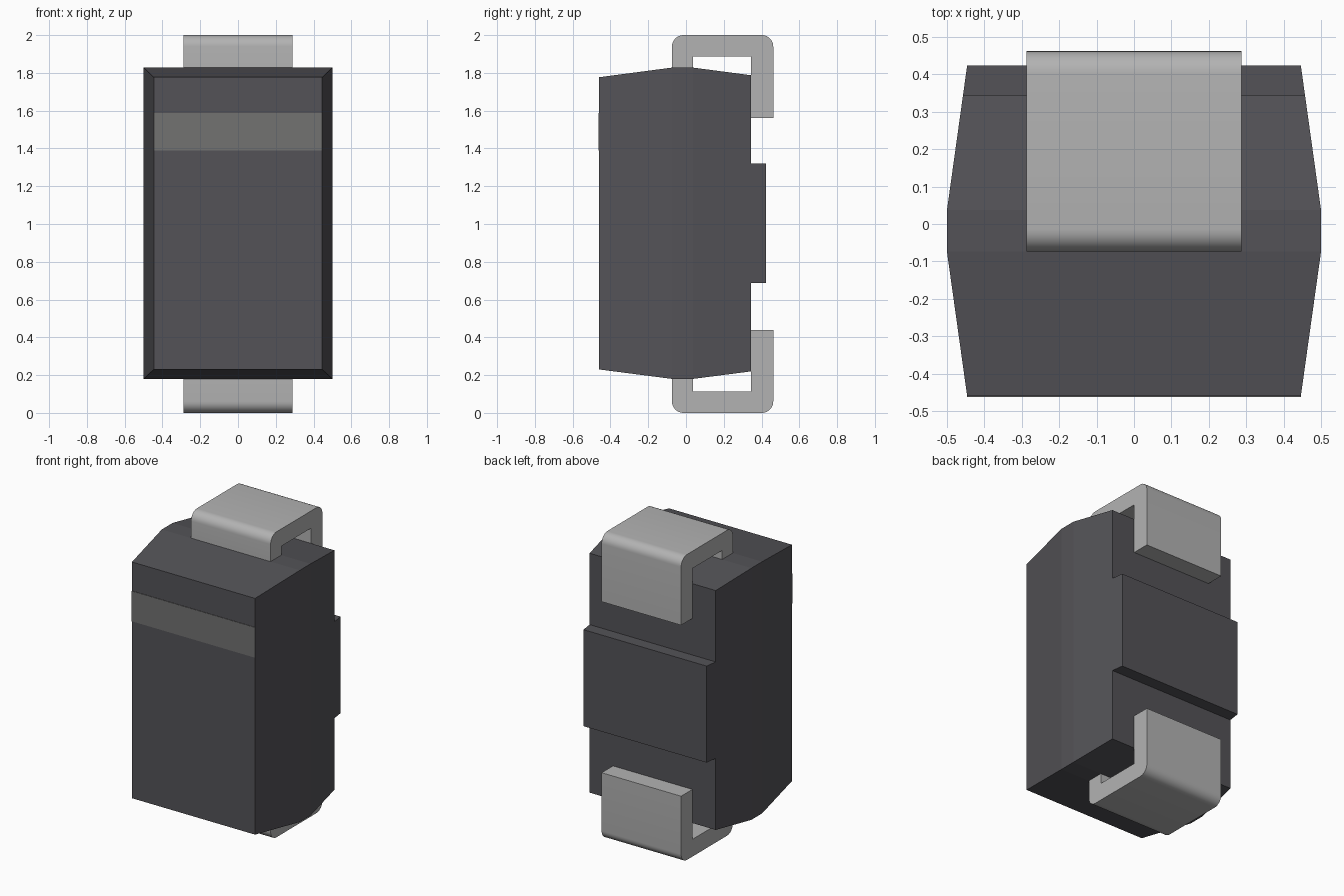
import bpy, bmesh, math

if "Cube" in bpy.data.objects:
    bpy.data.objects.remove(bpy.data.objects["Cube"])


def material(name, rgb):
    m = bpy.data.materials.new(name)
    m.diffuse_color = (*rgb, 1)
    m.use_nodes = True
    m.node_tree.nodes["Principled BSDF"].inputs["Base Color"].default_value = m.diffuse_color
    return m


def make_object(name, bm, mat=None):
    bmesh.ops.recalc_face_normals(bm, faces=bm.faces)
    me = bpy.data.meshes.new(name)
    bm.to_mesh(me)
    bm.free()
    ob = bpy.data.objects.new(name, me)
    bpy.context.collection.objects.link(ob)
    if mat:
        me.materials.append(mat)
    return ob


def loft(name, sections, mat=None):
    """Skin rectangles (y, half width, bottom z, top z) along y."""
    bm = bmesh.new()
    rings = [[bm.verts.new(p) for p in ((-w, y, lo), (w, y, lo), (w, y, hi), (-w, y, hi))]
             for y, w, lo, hi in sections]
    for a, b in zip(rings, rings[1:]):
        for i in range(4):
            j = (i + 1) % 4
            bm.faces.new((a[i], a[j], b[j], b[i]))
    bm.faces.new(rings[0])
    bm.faces.new(rings[-1])
    return make_object(name, bm, mat)


def select_only(ob):
    bpy.ops.object.select_all(action='DESELECT')
    ob.select_set(True)
    bpy.context.view_layer.objects.active = ob


def corner(cy, cz, r, start, steps=8):
    """Quarter arc turning clockwise from the start angle."""
    return [(cy + r * math.cos(math.radians(start - 90 * i / steps)),
             cz + r * math.sin(math.radians(start - 90 * i / steps)))
            for i in range(steps + 1)]


def make_lead(name, flip):
    # C-shaped strip: rounded outside bends, square inside corners
    r = 0.06
    profile = [(-0.074, 1.80)]
    profile += corner(-0.074 + r, 2 - r, r, 180)
    profile += corner(0.462 - r, 2 - r, r, 90)
    profile += [(0.462, 1.56), (0.345, 1.56), (0.345, 1.887), (0.037, 1.887), (0.037, 1.80)]
    bm = bmesh.new()
    face = bm.faces.new([bm.verts.new((-0.288, y, 2 - z if flip else z)) for y, z in profile])
    side = bmesh.ops.extrude_face_region(bm, geom=[face])
    verts = [g for g in side['geom'] if isinstance(g, bmesh.types.BMVert)]
    bmesh.ops.translate(bm, verts=verts, vec=(0.576, 0, 0))
    ob = make_object(name, bm, metal)
    select_only(ob)
    bpy.ops.object.shade_smooth_by_angle(angle=math.radians(30))
    return ob


plastic = material("dark_plastic", (0.088, 0.086, 0.096))
paint = material("grey_paint", (0.168, 0.168, 0.166))
metal = material("lead_metal", (0.45, 0.45, 0.45))

# Tapered package body
body = loft("body", [(-0.46, 0.446, 0.23, 1.777), (-0.074, 0.5, 0.18, 1.828),
                     (0.037, 0.5, 0.18, 1.828), (0.424, 0.446, 0.23, 1.777)], plastic)

# Recess the back above and below the middle pad
for label, lo, hi in (("lower", 0.0, 0.688), ("upper", 1.32, 2.0)):
    cutter = loft(label + "_recess_cutter", [(0.345, 0.7, lo, hi), (0.6, 0.7, lo, hi)])
    cutter.hide_render = True
    cut = body.modifiers.new("recess", 'BOOLEAN')
    cut.operation = 'DIFFERENCE'
    cut.solver = 'EXACT'
    cut.object = cutter
    select_only(body)
    bpy.ops.object.modifier_apply(modifier=cut.name)
    bpy.data.objects.remove(cutter)

# Polarity stripe on the front face
loft("polarity_stripe", [(-0.463, 0.446, 1.39, 1.588), (-0.455, 0.446, 1.39, 1.588)], paint)

# Folded metal leads at both ends
make_lead("upper_lead", False)
make_lead("lower_lead", True)
